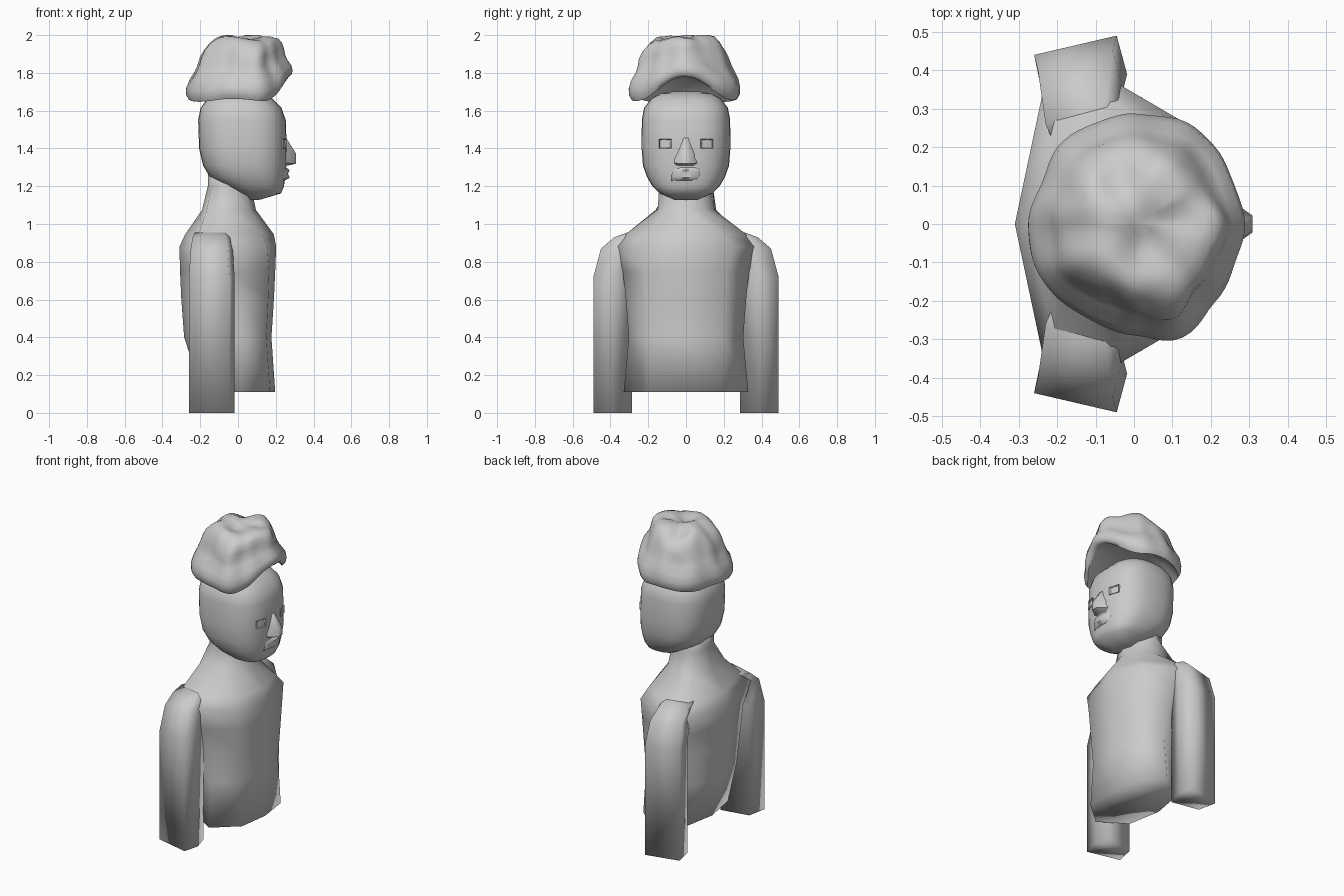
import bpy, bmesh, math
from mathutils import Vector, noise

cube = bpy.data.objects.get("Cube")
if cube:
    bpy.data.objects.remove(cube, do_unlink=True)

grey = bpy.data.materials.new("plain grey")
grey.use_nodes = True
COLOUR = (0.6, 0.6, 0.6, 1)
grey.diffuse_color = COLOUR
grey.node_tree.nodes["Principled BSDF"].inputs["Base Color"].default_value = COLOUR


def finish(name, bm, angle):
    bmesh.ops.recalc_face_normals(bm, faces=bm.faces)
    mesh = bpy.data.meshes.new(name)
    bm.to_mesh(mesh)
    bm.free()
    mesh.materials.append(grey)
    obj = bpy.data.objects.new(name, mesh)
    bpy.context.collection.objects.link(obj)
    bpy.ops.object.select_all(action='DESELECT')
    obj.select_set(True)
    bpy.context.view_layer.objects.active = obj
    bpy.ops.object.shade_smooth_by_angle(angle=math.radians(angle))
    return obj


def loft(name, rings, angle=180):
    """Skin a stack of equal-length point rings and cap both ends."""
    bm = bmesh.new()
    rows = [[bm.verts.new(p) for p in ring] for ring in rings]
    n = len(rows[0])
    for a, b in zip(rows, rows[1:]):
        for i in range(n):
            j = (i + 1) % n
            bm.faces.new((a[i], a[j], b[j], b[i]))
    bm.faces.new(rows[0])
    bm.faces.new(rows[-1])
    return finish(name, bm, angle)


def superellipse(z, back, front, half_y, power=2.6, n=32):
    cx, rx = (back + front) / 2, (front - back) / 2
    ring = []
    for i in range(n):
        t = math.tau * i / n
        c, s = math.cos(t), math.sin(t)
        ring.append((cx + rx * math.copysign(abs(c) ** (2 / power), c),
                     half_y * math.copysign(abs(s) ** (2 / power), s), z))
    return ring


# Torso and neck: height, back centre, back corner, side, front corner, front centre
def torso_ring(z, back, bc, side, fc, front):
    half = [bc, side, fc]
    pts = [(back, 0)] + half + [(front, 0)] + [(x, -y) for x, y in reversed(half)]
    return [(x, y, z) for x, y in pts]


torso_rows = [
    (.11, -.19, (-.15, .22), (.02, .33), (.17, .2), .197),
    (.40, -.285, (-.23, .2), (.02, .303), (.15, .2), .177),
    (.60, -.30, (-.24, .22), (.02, .318), (.16, .21), .19),
    (.75, -.307, (-.24, .25), (-.03, .335), (.165, .22), .197),
    (.88, -.31, (-.24, .33), (-.05, .37), (.155, .25), .202),
    (.945, -.28, (-.21, .28), (-.06, .32), (.13, .2), .19),
    (1.075, -.19, (-.165, .16), (-.05, .15), (.06, .1), .095),
    (1.2, -.16, (-.14, .09), (-.05, .142), (.04, .09), .07),
    (1.3, -.16, (-.14, .09), (-.05, .142), (.04, .09), .07),
]
loft("torso", [torso_ring(*row) for row in torso_rows])

# Arms: slanted box sections, drawn in towards the shoulder
for side, label in ((1, "left"), (-1, "right")):
    rings = []
    for z, outer, inner in ((0, 0, 0), (.72, 0, 0), (.87, .04, .04), (.93, .11, .08), (.955, .18, .12)):
        pts = [(-.26 + inner / 4, .44 - outer), (-.045 - inner / 4, .49 - outer),
               (-.018 - inner / 4, .39 - inner), (-.05 - inner / 4, .285 - inner),
               (-.235 + inner / 4, .32 - inner)]
        rings.append([(x, side * y, z) for x, y in pts])
    loft(label + "_arm", rings)

# Head: height, back, front, half width
head_rows = [
    (1.127, .06, .11, .06), (1.162, .0, .228, .14), (1.2, -.08, .243, .178),
    (1.25, -.15, .251, .207), (1.31, -.185, .256, .228), (1.4, -.206, .258, .235),
    (1.55, -.211, .253, .234), (1.615, -.198, .23, .222),
    (1.665, -.16, .18, .183), (1.69, -.11, .13, .135), (1.702, -.04, .07, .07),
]
loft("head", [superellipse(*row) for row in head_rows])

# Nose: wedge from the brow out to a blunt tip
loft("nose", [
    [(.2, -.03, 1.47), (.2, .03, 1.47), (.256, .012, 1.455), (.256, -.012, 1.455)],
    [(.2, -.07, 1.38), (.2, .07, 1.38), (.308, .018, 1.372), (.308, -.018, 1.372)],
    [(.2, -.1, 1.325), (.2, .1, 1.325), (.308, .022, 1.32), (.308, -.022, 1.32)],
    [(.2, -.08, 1.305), (.2, .08, 1.305), (.28, .022, 1.312), (.28, -.022, 1.312)],
], 60)

# Mouth: tapered bar with a crease between the lips
mouth = []
for y, k in ((-.08, .1), (-.06, .6), (-.03, .95), (0, 1), (.03, .95), (.06, .6), (.08, .1)):
    x = .238 + .036 * k
    mouth.append([(.2, y, 1.22), (.238, y, 1.225), (x, y, 1.267 - .022 * k), (x - .01 * k, y, 1.267),
                  (x, y, 1.267 + .018 * k), (.24, y, 1.31), (.2, y, 1.31)])
loft("mouth", mouth, 80)

# Eyes: small rimmed sockets
for side, label in ((1, "left"), (-1, "right")):
    bm = bmesh.new()
    bmesh.ops.create_cube(bm, size=1)
    for v in bm.verts:
        skew = .01 * v.co.y * 2 * side
        v.co = (.234 + v.co.x * .028 - skew, side * .11 + v.co.y * .064, 1.425 + v.co.z * .05)
    front = max(bm.faces, key=lambda f: f.calc_center_median().x)
    bmesh.ops.inset_individual(bm, faces=[front], thickness=.008)
    bmesh.ops.translate(bm, verts=front.verts, vec=(-.008, 0, 0))
    finish(label + "_eye", bm, 30)

# Hair: lumpy mop with a lifted front edge and a hollow underside
OUTLINE = [.285, .275, .282, .298, .288, .284, .28, .266,
           .278, .284, .278, .275, .29, .322, .292, .276]


def outline_radius(t):
    f = t / math.tau * len(OUTLINE)
    i, k = int(f), f - int(f)
    k = k * k * (3 - 2 * k)
    return OUTLINE[i] * (1 - k) + OUTLINE[(i + 1) % len(OUTLINE)] * k


def rim_height(t):
    a = min(t, math.tau - t)
    k = min(1, max(0, (1.15 - a) / 1.1))
    return 1.655 + .115 * k * k * (3 - 2 * k) + .008 * math.sin(4 * t + 2)


def hair_ring(scale, h, lump, top, n=80):
    ring = []
    for i in range(n):
        t = math.tau * i / n
        c, s = math.cos(t), math.sin(t)
        r = scale * outline_radius(t)
        z = rim_height(t) + h * (top - rim_height(t))
        r *= 1 + lump * noise.noise(Vector((c * r * 8 + 7, s * r * 8, z * 7)))
        lift = .045 * lump * 10 * h * noise.noise(Vector((c * r * 8 + 4, s * r * 8, 2)))
        ring.append((r * c + .02 * h, r * s, min(2, z + lift)))
    return ring


outer = [(.94, 0, 0), (.99, .07, .02), (1, .18, .03), (.96, .32, .06), (.87, .46, .09),
         (.82, .58, .1), (.79, .7, .1), (.74, .82, .1), (.66, .92, .1), (.55, .98, .1),
         (.43, 1, .1), (.31, 1, .1), (.2, .99, .1), (.1, .98, .1), (.02, .98, .1)]
hollow = [(.15, 1), (.45, .95), (.7, .65), (.87, .2)]
rings = [hair_ring(r, h, 0, 1.79) for r, h in hollow]
rings += [hair_ring(r, h, lump, 1.985) for r, h, lump in outer]
loft("hair", rings, 75)
